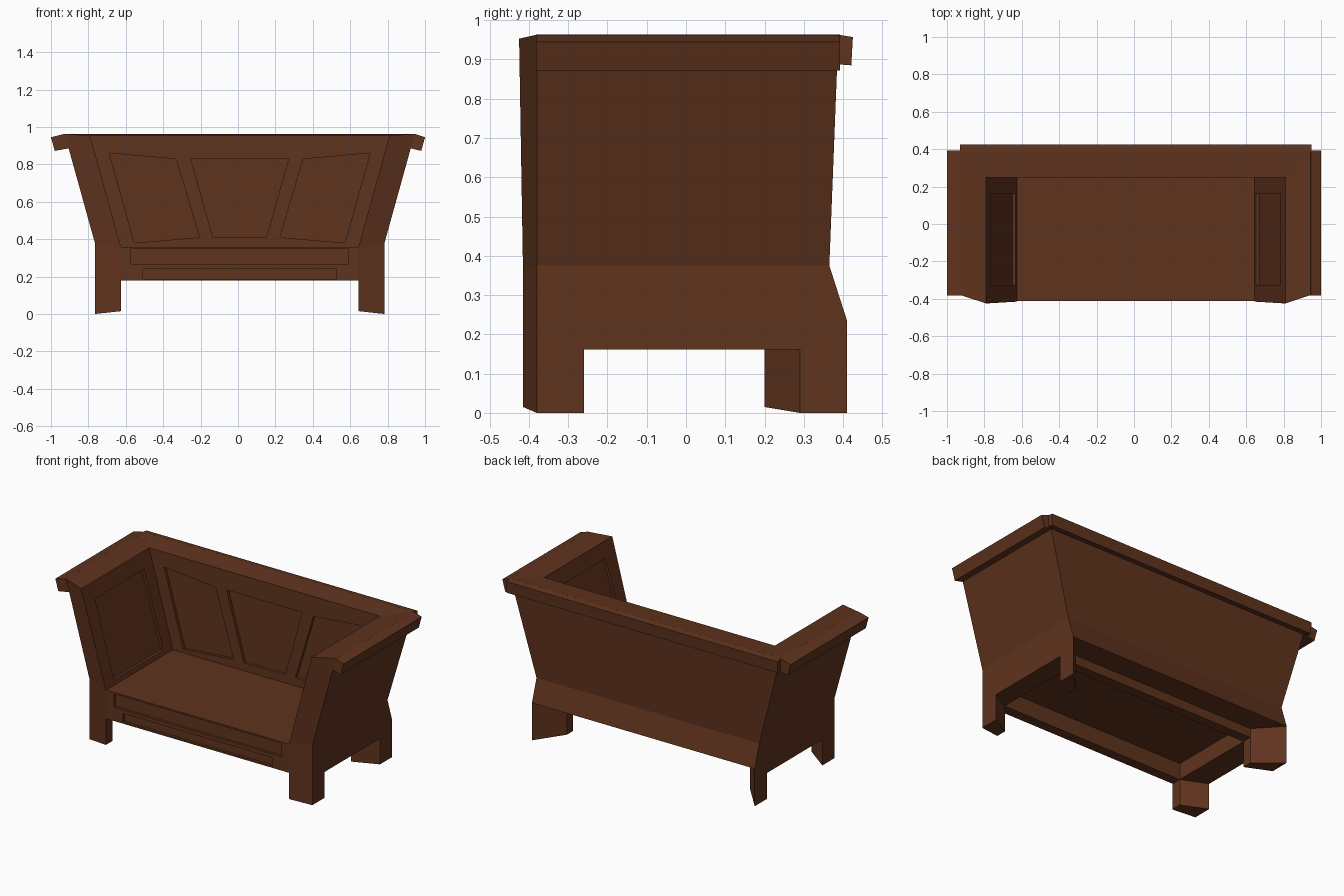
import bpy, bmesh

if "Cube" in bpy.data.objects:
    bpy.data.objects.remove(bpy.data.objects["Cube"])

CX = 0.009   # the body sits slightly right of centre

wood = bpy.data.materials.new("dark brown wood")
wood.diffuse_color = (0.115, 0.033, 0.0128, 1)
wood.use_nodes = True
wood.node_tree.nodes["Principled BSDF"].inputs["Base Color"].default_value = wood.diffuse_color


def loft(name, rings, bottom, top, cutter=False):
    """Stack rings of points; bottom and top list the index quads closing the ends."""
    bm = bmesh.new()
    vs = [[bm.verts.new((x + CX, y, z)) for x, y, z in r] for r in rings]
    n = len(vs[0])
    for a, b in zip(vs, vs[1:]):
        for i in range(n):
            j = (i + 1) % n
            bm.faces.new((a[i], a[j], b[j], b[i]))
    for ring, caps in ((vs[0], bottom), (vs[-1], top)):
        for c in caps:
            bm.faces.new([ring[i] for i in c])
    bmesh.ops.recalc_face_normals(bm, faces=bm.faces)
    me = bpy.data.meshes.new(name)
    bm.to_mesh(me)
    bm.free()
    me.materials.append(wood)
    ob = bpy.data.objects.new(name, me)
    bpy.context.collection.objects.link(ob)
    if cutter:
        ob.hide_render = True
        ob.hide_viewport = True
    return ob


QUAD = [(0, 1, 2, 3)]


def along_y(name, xz, y0, y1, cutter=False):
    return loft(name, [[(x, y0, z) for x, z in xz], [(x, y1, z) for x, z in xz]], QUAD, QUAD, cutter)


def box(name, x0, x1, y0, y1, z0, z1, cutter=False):
    return along_y(name, [(x0, z0), (x1, z0), (x1, z1), (x0, z1)], y0, y1, cutter)


def cut(ob, cutters):
    """Cut the recesses and bake the result."""
    for c in cutters:
        c.hide_viewport = False
        m = ob.modifiers.new("recess", 'BOOLEAN')
        m.operation = 'DIFFERENCE'
        m.solver = 'EXACT'
        m.object = c
    dg = bpy.context.evaluated_depsgraph_get()
    me = bpy.data.meshes.new_from_object(ob.evaluated_get(dg))
    ob.modifiers.clear()
    ob.data = me
    for c in cutters:
        bpy.data.objects.remove(c)


def drop(ob, rule):
    """Remove faces hidden inside the model."""
    bm = bmesh.new()
    bm.from_mesh(ob.data)
    bm.normal_update()
    gone = [f for f in bm.faces if rule(f.normal, f.calc_center_median())]
    bmesh.ops.delete(bm, geom=gone, context='FACES')
    bm.to_mesh(ob.data)
    bm.free()


# U-shaped flared shell: arms and backrest, then its short flared skirt
def u_ring(xi, xo, yf, yb, zi, zo):
    return [(xi, yf, zi), (xo, -.38, zo), (xo, yb, zo), (-xo, yb, zo),
            (-xo, -.38, zo), (-xi, yf, zi), (-xi, .249, zi), (xi, .249, zi)]


U_CAPS = [(0, 1, 2, 7), (7, 2, 3, 6), (6, 3, 4, 5)]
waist = u_ring(.635, .773, -.415, .365, .358, .375)
shell = loft("arms_and_back", [waist, u_ring(.80, .936, -.425, .388, .953, .963)], U_CAPS, U_CAPS)
loft("skirt", [u_ring(.635, .773, -.415, .41, .235, .235), waist], [(7, 2, 3, 6)], [])

# recessed panels on the backrest
side_panel = [(.34, .828), (.697, .860), (.563, .38), (.215, .41)]
cutters = [along_y("back_panel_cutter",
                   [(-.262, .832), (.262, .832), (.143, .408), (-.143, .408)], .22, .267, True)]
slope = lambda z: .635 + .165 * (z - .358) / .595
for s in (1, -1):
    cutters.append(along_y("back_panel_cutter", [(s * x, z) for x, z in side_panel], .22, .267, True))
    # recessed panels on the inside of the arms, following the slope
    arm = [(slope(.385) - .03, .385), (slope(.385) + .017, .385),
           (slope(.86) + .017, .86), (slope(.86) - .03, .86)]
    cutters.append(along_y("arm_panel_cutter", [(s * x, z) for x, z in arm], -.325, .163, True))
cut(shell, cutters)
drop(shell, lambda n, c: n.z < -.8 and c.z < .377)

# seat slab with front and rear aprons below
seat = box("seat", -.636, .636, -.35, .25, .28, .358)
drop(seat, lambda n, c: abs(n.z) < .5)
front = box("front_apron", -.636, .636, -.412, -.35, .178, .358)
cut(front, [box("apron_cutter", -.582, .582, -.45, -.397, .265, .348, True),
            box("apron_cutter", -.517, .517, -.45, -.397, .188, .242, True)])
drop(front, lambda n, c: abs(n.x) > .9 and abs(c.x - CX) > .63)
rear = box("rear_apron", -.636, .636, .20, .26, .178, .28)
drop(rear, lambda n, c: n.z > .5 or abs(n.x) > .5)


def corner_block(name, s, yo, yi, zo, zi, to, ti):
    """Open-topped block with slanted ends: outer/inner y ranges and heights."""
    def ring(o, i):
        return [(s * .635, yi[0], i), (s * .773, yo[0], o), (s * .773, yo[1], o), (s * .635, yi[1], i)]
    loft(name, [ring(zo, zi), ring(to, ti)], QUAD, [])


for s, side in ((1, "right"), (-1, "left")):
    corner_block(side + "_side_apron", s, (-.38, .41), (-.415, .26), .162, .178, .235, .28)
    corner_block(side + "_front_leg", s, (-.38, -.26), (-.415, -.35), 0, .015, .162, .178)
    corner_block(side + "_back_leg", s, (.29, .41), (.20, .26), 0, .015, .162, .178)
    # overhanging arm lip
    tip = 1.0 - s * CX
    along_y(side + "_arm_lip", [(s * x, z) for x, z in
            [(.912, .886), (tip - .02, .872), (tip, .945), (.935, .963)]], -.382, .392)

# overhanging back lip
lip = [(.383, .888), (.421, .885), (.425, .957), (.387, .963)]
loft("back_lip", [[(x, y, z) for y, z in lip] for x in (-.94, .94)], QUAD, QUAD)
